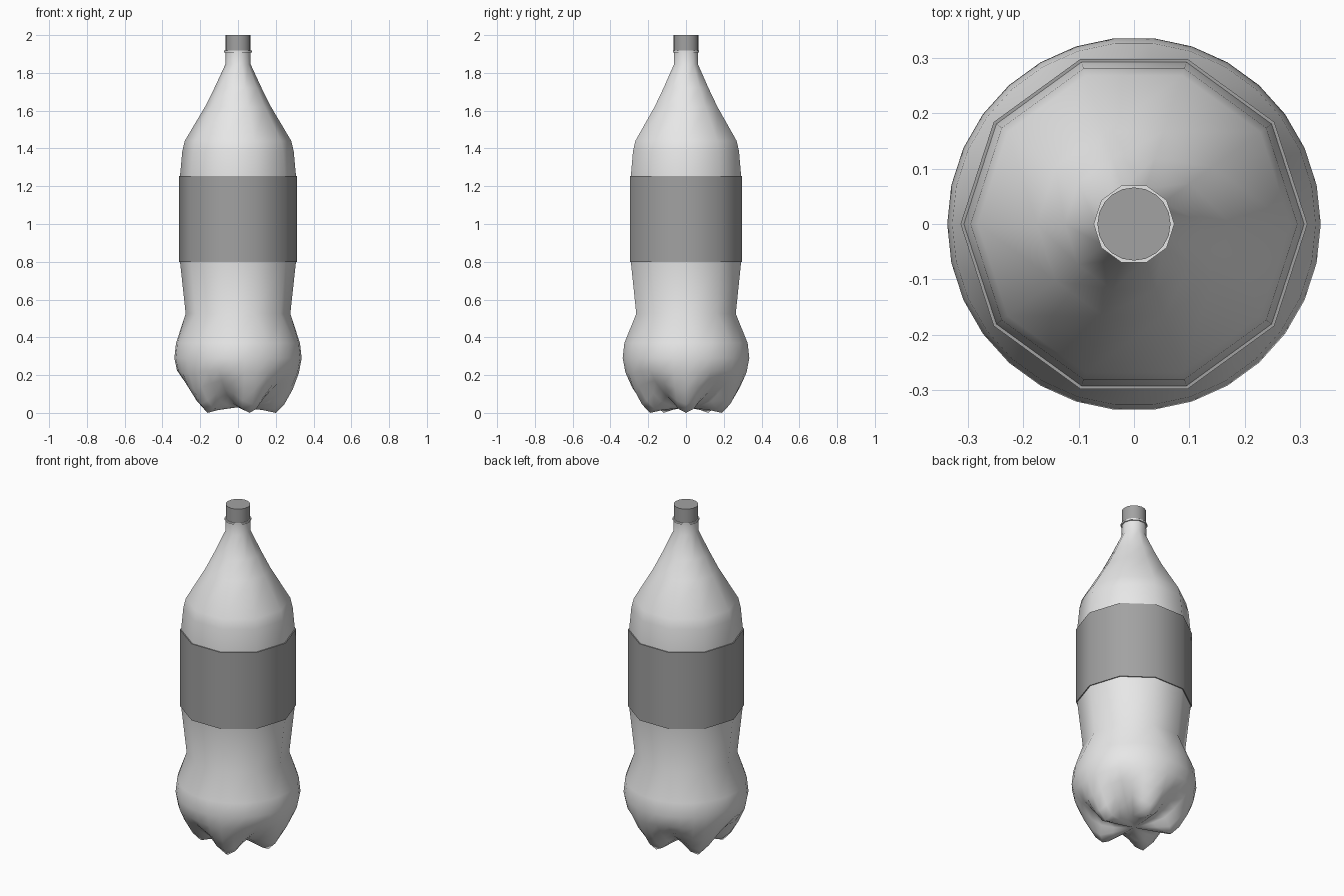
import bpy, bmesh, math

cube = bpy.data.objects.get("Cube")
if cube:
    bpy.data.objects.remove(cube, do_unlink=True)


def material(name, value):
    m = bpy.data.materials.new(name)
    m.use_nodes = True
    colour = (value, value, value, 1)
    m.diffuse_color = colour
    m.node_tree.nodes["Principled BSDF"].inputs["Base Color"].default_value = colour
    return m


PLASTIC = material("light grey plastic", 0.8)
PRINT = material("mid grey", 0.36)


def ring(bm, n, shape):
    """Ring of n vertices; shape(i) gives radius and height."""
    verts = []
    for i in range(n):
        a = math.tau * i / n
        r, z = shape(i)
        verts.append(bm.verts.new((r * math.cos(a), r * math.sin(a), z)))
    return verts


def bridge(bm, low, high):
    """Join two rings; the lower one may have k times as many vertices."""
    n, k = len(high), len(low) // len(high)
    for i in range(n):
        a, b = high[i], high[(i + 1) % n]
        lows = [low[(i * k + j) % len(low)] for j in range(k + 1)]
        if k == 1:
            bm.faces.new((lows[0], lows[1], b, a))
            continue
        for j in range(k):
            if j == k // 2:
                bm.faces.new((lows[j], lows[j + 1], b, a))
            else:
                bm.faces.new((lows[j], lows[j + 1], a if j < k // 2 else b))


def finish(bm, name, mat, angle):
    bmesh.ops.recalc_face_normals(bm, faces=bm.faces[:])
    me = bpy.data.meshes.new(name)
    bm.to_mesh(me)
    bm.free()
    me.materials.append(mat)
    ob = bpy.data.objects.new(name, me)
    bpy.context.collection.objects.link(ob)
    bpy.ops.object.select_all(action="DESELECT")
    ob.select_set(True)
    bpy.context.view_layer.objects.active = ob
    bpy.ops.object.shade_smooth_by_angle(angle=math.radians(angle))
    return ob


def lathe(name, n, profile, mat, angle, cap_top=False):
    bm = bmesh.new()
    rings = [ring(bm, n, lambda i, p=p: p) for p in profile]
    for low, high in zip(rings, rings[1:]):
        bridge(bm, low, high)
    if cap_top:
        bm.faces.new(rings[-1])
    return finish(bm, name, mat, angle)


# Bottle: five-footed base, each row blending a foot profile into a valley profile
FOOT = [(0.13, 0.015), (0.2, 0), (0.245, 0.045), (0.29, 0.125), (0.322, 0.21)]
VALLEY = [(0.1, 0.05), (0.17, 0.085), (0.225, 0.125), (0.28, 0.17), (0.323, 0.225)]
BLEND = [0, 0.25, 0.72, 1, 0.72, 0.25]
bm = bmesh.new()
rings = []
for foot, valley in zip(FOOT, VALLEY):
    def petal(i):
        w = BLEND[i % 6]
        return [f + (v - f) * w for f, v in zip(foot, valley)]
    rings.append(ring(bm, 30, petal))
for p in [(0.337, 0.29), (0.328, 0.37)]:
    rings.append(ring(bm, 30, lambda i: p))

# Bottle: ten-sided waist, body, shoulder and neck
for p in [(0.277, 0.525), (0.307, 0.8), (0.307, 1.255), (0.295, 1.385), (0.282, 1.44),
          (0.175, 1.62), (0.125, 1.72), (0.067, 1.845), (0.066, 1.91)]:
    rings.append(ring(bm, 10, lambda i: p))
for low, high in zip(rings, rings[1:]):
    bridge(bm, low, high)
centre = bm.verts.new((0, 0, 0.03))
for i in range(30):
    bm.faces.new((centre, rings[0][(i + 1) % 30], rings[0][i]))
finish(bm, "bottle", PLASTIC, 80)

# Label band, neck ring and screw cap
lathe("label", 10, [(0.307, 0.8), (0.313, 0.8), (0.313, 1.255), (0.307, 1.255)], PRINT, 50)
lathe("neck_ring", 10, [(0.064, 1.908), (0.073, 1.908), (0.073, 1.918), (0.064, 1.918)], PLASTIC, 50)
lathe("cap", 20, [(0.066, 1.918), (0.066, 2.0)], PRINT, 40, cap_top=True)
